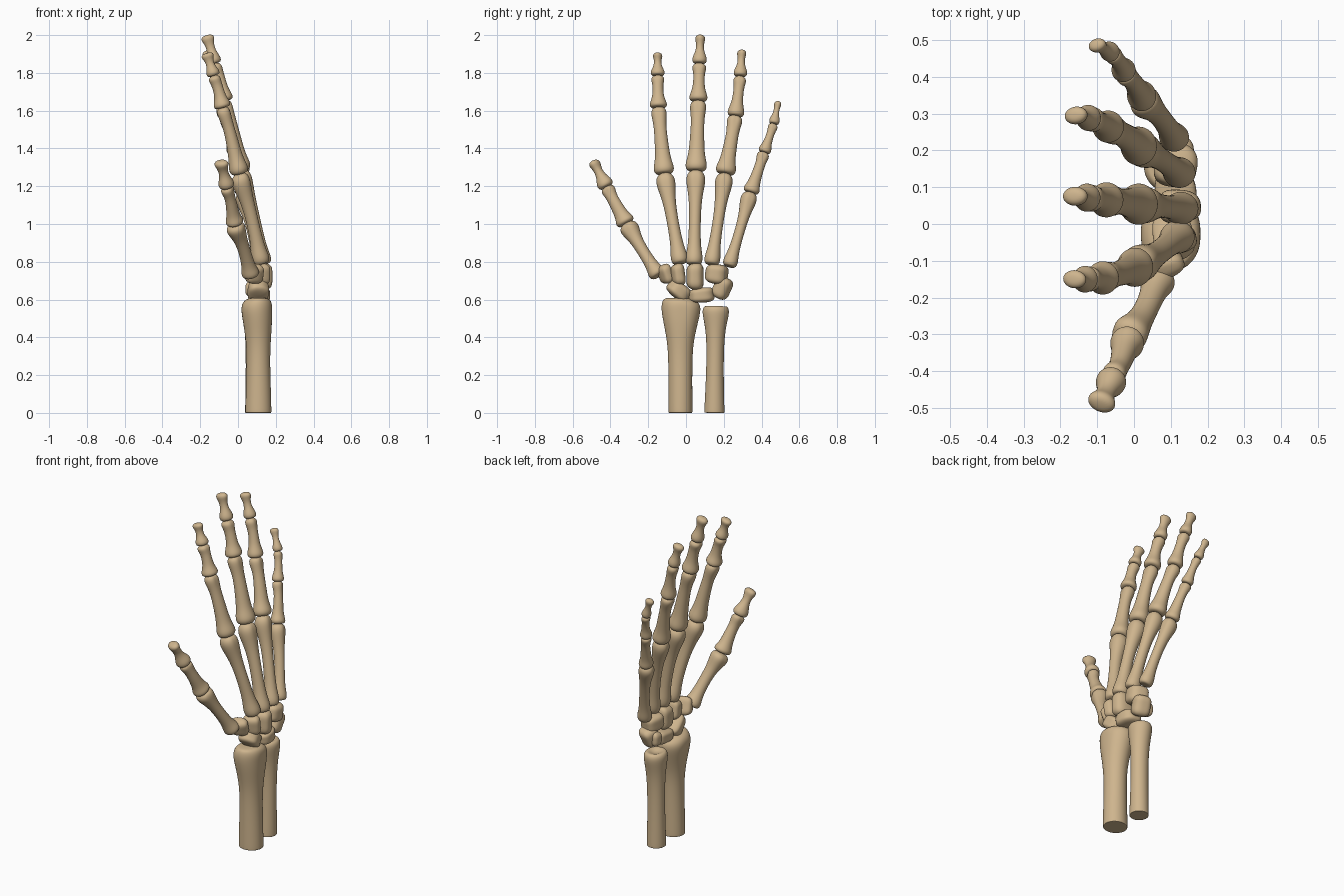
import bpy, bmesh, math
from mathutils import Vector, Matrix

bone_mat = bpy.data.materials.new("bone tan")
bone_mat.diffuse_color = (0.62, 0.46, 0.27, 1)


def finish(name, bm, levels):
    bmesh.ops.recalc_face_normals(bm, faces=bm.faces)
    for f in bm.faces:
        f.smooth = True
    me = bpy.data.meshes.new(name)
    bm.to_mesh(me)
    bm.free()
    me.materials.append(bone_mat)
    ob = bpy.data.objects.new(name, me)
    bpy.context.collection.objects.link(ob)
    if levels:
        mod = ob.modifiers.new("smooth", 'SUBSURF')
        mod.levels = mod.render_levels = levels
    return ob


def bone(name, a, b, rings, scale=1.0, twist=0.0, sides=16):
    """Loft from a to b. Ring: t, half width, half depth, dorsal offset, notch, side offset."""
    a, b = Vector(a), Vector(b)
    d = (b - a).normalized()
    lat = Vector((0, 1, 0))
    lat = (lat - d * lat.dot(d)).normalized()
    lat = Matrix.Rotation(math.radians(twist), 3, d) @ lat
    dors = lat.cross(d)
    bm = bmesh.new()
    prev = None
    for ring in rings:
        t, w, h, off, notch, side = (tuple(ring) + (0, 0, 0))[:6]
        c = a.lerp(b, t) + dors * off * scale + lat * side * scale
        loop = []
        for i in range(sides):
            q = 2 * math.pi * i / sides
            cq, sq = math.cos(q), math.sin(q)
            n = 1 - notch * math.exp(-(cq / 0.35) ** 2)   # groove between condyles
            loop.append(bm.verts.new(c + lat * w * scale * cq + dors * h * scale * sq * n))
        if prev:
            for i in range(sides):
                j = (i + 1) % sides
                bm.faces.new((prev[i], prev[j], loop[j], loop[i]))
        else:
            bm.faces.new(loop[::-1])
        prev = loop
    bm.faces.new(prev)
    return finish(name, bm, 2)


# Profiles for the four kinds of finger bone
META = [(0, .022, .024), (.005, .040, .043), (.06, .048, .050), (.14, .041, .043), (.25, .033, .035, .003),
        (.5, .031, .033, .006), (.7, .035, .037, .003), (.84, .048, .050, -.003, .06),
        (.92, .053, .056, -.004, .12), (.98, .044, .046, -.002, .1), (1.01, .020, .022)]
PROX = [(0, .026, .024), (.005, .048, .045), (.06, .059, .055), (.13, .056, .052), (.25, .043, .041),
        (.5, .038, .035, .004), (.72, .035, .032, .004), (.84, .041, .038, 0, .08),
        (.93, .045, .043, -.002, .16), (.985, .038, .036, -.002, .12), (1.01, .018, .018)]
MID = [(0, .024, .024), (.01, .042, .042), (.08, .051, .050), (.18, .046, .045), (.33, .034, .034, .002),
       (.55, .030, .030, .004), (.74, .031, .031, .002), (.86, .038, .037, 0, .1),
       (.94, .037, .036, -.001, .15), (1.01, .018, .018)]
DIST = [(0, .018, .018), (.01, .034, .034), (.12, .041, .039), (.25, .036, .034), (.42, .024, .025),
        (.6, .020, .023), (.75, .023, .029), (.87, .028, .037), (.96, .023, .031), (1.0, .010, .014)]

# Joint positions from wrist to tip, scale and twist per finger
FINGERS = {
    "index": ([(.125, -.03, .79), (.01, -.115, 1.265), (-.08, -.146, 1.615), (-.128, -.15, 1.785),
               (-.166, -.15, 1.905)], (1.0, .95, .95, .95), -6),
    "middle": ([(.135, .042, .785), (.02, .053, 1.28), (-.07, .065, 1.65), (-.122, .071, 1.85),
                (-.165, .076, 2.0)], (1.0, 1.0, 1.0, 1.0), 0),
    "ring": ([(.13, .135, .785), (.02, .207, 1.265), (-.065, .262, 1.57), (-.118, .287, 1.782),
              (-.163, .296, 1.92)], (.93, .95, .92, .93), 8),
    "little": ([(.115, .228, .775), (.025, .342, 1.165), (-.025, .413, 1.378), (-.06, .465, 1.53),
                (-.105, .488, 1.648)], (.86, .76, .70, .72), 16),
}
PARTS = [("metacarpal", META), ("proximal_phalanx", PROX), ("middle_phalanx", MID), ("distal_phalanx", DIST)]
for name, (pts, scales, twist) in FINGERS.items():
    for k, (part, prof) in enumerate(PARTS):
        bone(name + "_" + part, pts[k], pts[k + 1], prof, scales[k], twist)

# Thumb has only three long bones
thumb = [(.07, -.145, .725), (-.015, -.315, 1.0), (-.058, -.42, 1.195), (-.092, -.492, 1.335)]
for k, (part, prof, s) in enumerate([("metacarpal", META, 1.0), ("proximal_phalanx", PROX, .88),
                                     ("distal_phalanx", DIST, 1.12)]):
    bone("thumb_" + part, thumb[k], thumb[k + 1], prof, s, -25)

# Forearm bones, cut flat at the bottom and flared at the wrist
bone("radius", (.108, -.03, 0), (.108, -.03, .61), [
    (0, .060, .064), (.001, .064, .069), (.01, .065, .070), (.2, .064, .067), (.45, .064, .062),
    (.62, .070, .066), (.78, .092, .080, -.004, .04, .002), (.88, .105, .088, -.009, .07, .004),
    (.94, .104, .086, -.008, .06, .003), (.98, .088, .070, -.004, 0, -.006), (1.0, .055, .042, 0, 0, -.025)],
    sides=20)
bone("ulna", (.09, .15, 0), (.09, .158, .57), [
    (0, .050, .050), (.001, .054, .053), (.01, .055, .054), (.3, .048, .050), (.6, .046, .050),
    (.78, .054, .056), (.9, .070, .064), (.96, .073, .066), (.995, .060, .054), (.99, .040, .036),
    (.97, .015, .014)])


def carpal(name, loc, half, tilt=0, yaw=0, box=0.75):
    """Rounded pebble: a sphere pushed part way towards a box."""
    bm = bmesh.new()
    bmesh.ops.create_icosphere(bm, subdivisions=4, radius=1)
    rot = Matrix.Rotation(math.radians(yaw), 3, 'Z') @ Matrix.Rotation(math.radians(tilt), 3, 'X')
    for v in bm.verts:
        p = [math.copysign(abs(c) ** box, c) for c in v.co]
        wave = 1 + .05 * math.sin(3 * v.co.y + 2 * v.co.x) - .05 * math.cos(4 * v.co.z)
        v.co = rot @ Vector([c * h * wave for c, h in zip(p, half)]) + Vector(loc)
    finish(name, bm, 0)


# Two rows of wrist bones, arched towards the palm at both edges
carpal("trapezium", (.085, -.108, .735), (.050, .036, .050), 20, 20)
carpal("trapezoid", (.118, -.042, .733), (.052, .038, .055), 8, 8)
carpal("capitate", (.122, .047, .722), (.060, .048, .068))
carpal("hamate", (.112, .160, .735), (.060, .062, .050), -8, -12)
carpal("scaphoid", (.105, -.038, .645), (.058, .070, .040), -38, 10)
carpal("lunate", (.110, .080, .623), (.060, .072, .038), 5)
carpal("triquetrum", (.108, .190, .662), (.052, .048, .056), -25, -15)
carpal("pisiform", (.066, .188, .655), (.030, .034, .040), 0, 0, .9)
